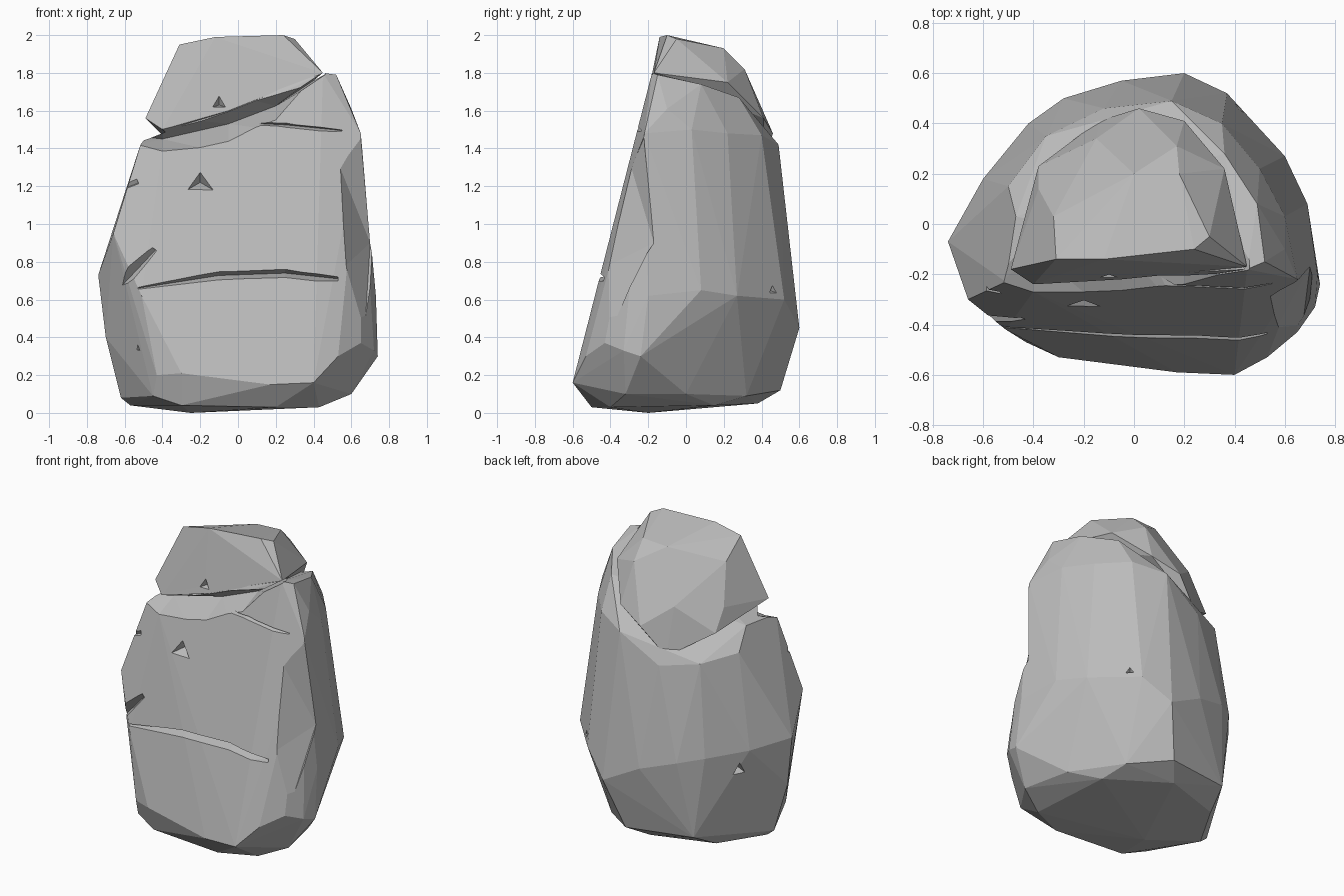
import bpy
import bmesh
from mathutils import Vector

default_cube = bpy.data.objects.get("Cube")
if default_cube:
    bpy.data.objects.remove(default_cube, do_unlink=True)

stone = bpy.data.materials.new("grey_stone")
stone.use_nodes = True
stone_colour = (0.5, 0.5, 0.5, 1)
stone.diffuse_color = stone_colour
stone.node_tree.nodes["Principled BSDF"].inputs["Base Color"].default_value = stone_colour


def add_object(name, bm):
    """Turn a bmesh into a stone object."""
    bmesh.ops.recalc_face_normals(bm, faces=bm.faces)
    mesh = bpy.data.meshes.new(name)
    bm.to_mesh(mesh)
    bm.free()
    mesh.materials.append(stone)
    obj = bpy.data.objects.new(name, mesh)
    bpy.context.collection.objects.link(obj)
    return obj


def boulder(name, corners):
    """Convex faceted stone around corners given in hundredths."""
    bm = bmesh.new()
    for corner in corners:
        bm.verts.new(Vector(corner) / 100)
    bmesh.ops.convex_hull(bm, input=bm.verts)
    loose = [v for v in bm.verts if not v.link_faces]
    bmesh.ops.delete(bm, geom=loose, context="VERTS")
    bmesh.ops.dissolve_limit(bm, angle_limit=0.03, verts=bm.verts, edges=bm.edges)
    return add_object(name, bm)


def front_y(z):
    """Depth of the sloping front face at a height."""
    return -0.6 + 0.2345 * z


def crack(name, path, depth):
    """Wedge cutter along the front; path holds x, lower z, upper z."""
    bm = bmesh.new()
    rings = []
    for x, low, high in path:
        middle = (low + high) / 2
        outside = front_y(middle) - 0.15
        inside = front_y(middle) + depth
        flare = (high - low) * 0.5 * (1 + 0.15 / depth)
        rings.append([bm.verts.new((x, outside, middle - flare)),
                      bm.verts.new((x, outside, middle + flare)),
                      bm.verts.new((x, inside, middle))])
    for a, b in zip(rings, rings[1:]):
        for i in range(3):
            j = (i + 1) % 3
            bm.faces.new((a[i], a[j], b[j], b[i]))
    bm.faces.new(rings[0])
    bm.faces.new(rings[-1])
    bmesh.ops.triangulate(bm, faces=bm.faces)
    return add_object(name, bm)


def chip(name, tip, outward, size, reach):
    """Pyramid cutter whose tip is buried in the stone."""
    bm = bmesh.new()
    bmesh.ops.create_cone(bm, cap_ends=True, segments=3, radius1=size,
                          radius2=0, depth=reach)
    bmesh.ops.translate(bm, verts=bm.verts, vec=(0, 0, -reach / 2))
    turn = Vector(outward).to_track_quat("-Z", "Y").to_matrix()
    bmesh.ops.rotate(bm, verts=bm.verts, matrix=turn)
    bmesh.ops.translate(bm, verts=bm.verts, vec=tip)
    return add_object(name, bm)


def combine(target, tool, operation):
    """Apply one boolean and discard its tool."""
    tool.hide_render = True
    modifier = target.modifiers.new(operation, "BOOLEAN")
    modifier.operation = operation
    modifier.solver = "EXACT"
    modifier.object = tool
    graph = bpy.context.evaluated_depsgraph_get()
    result = bpy.data.meshes.new_from_object(target.evaluated_get(graph))
    target.modifiers.clear()
    target.data = result
    bpy.data.objects.remove(tool, do_unlink=True)


# Underside and low bevel
base = [
    (-57, -5, 4), (-25, -20, 0), (20, -50, 3), (-30, -47, 4), (43, -40, 3),
    (38, 15, 4), (0, 38, 5), (-40, 25, 5), (-62, -5, 8), (-45, -42, 9),
    (-43, -47, 20), (-30, -53, 21), (17, -59, 15), (40, -60, 16), (53, -53, 30),
    (60, -32, 10), (72, -33, 33), (74, -24, 30), (53, 0, 10), (33, 32, 9),
    (10, 50, 12), (-35, 42, 14)]
# Widest part
belly = [
    (65, -43, 37), (73, -20, 62), (69, 8, 65), (60, 27, 62), (37, 52, 60),
    (20, 60, 45), (-5, 57, 58), (-28, 50, 65), (-42, 40, 68), (-60, 18, 70),
    (-74, -7, 73), (-70, -8, 40), (-60, -31, 63), (-51, -42, 62), (56, -42, 74)]
# Sloping ledge below the top stone
shoulder = [
    (69, -18, 91), (65, -22, 148), (55, -29, 120), (60, 3, 150), (50, 22, 148),
    (35, 40, 147), (15, 49, 142), (-12, 46, 125), (-35, 35, 128), (-50, 15, 132),
    (-66, -30, 95), (-58, -20, 122), (-51, -23, 144),
    (-47, 3, 145), (45, -18, 180), (52, -15, 179), (49, 8, 174),
    (36, 28, 167), (60, -10, 161), (-40, -27, 139)]
# Top stone
crown = [
    (-49, -18, 156), (-40, -24, 150), (-5, -22, 160), (45, -17, 180),
    (-31, -14, 195), (-12, -14, 199), (24, -10, 200), (30, -5, 198),
    (36, 22, 175), (17, 31, 182), (0, 20, 192), (18, 20, 193),
    (20, 41, 156), (2, 46, 148), (-14, 41, 130), (-38, 23, 145),
    (-38, 14, 159), (-32, 3, 184), (-15, 34, 161)]
# Shallow hollow down the edge beside the front
hollow = [
    (65, -22, 146), (54, -29, 130), (57, -41, 78), (70, -17, 90),
    (67, -41, 42), (85, -50, 130), (85, -50, 50)]

rock = boulder("faceted_rock", base + belly + shoulder)
combine(rock, boulder("side_hollow", hollow), "DIFFERENCE")
combine(rock, boulder("top_stone", crown), "UNION")

# Deep crack under the top stone
combine(rock, crack("upper_crack", [
    (-0.7, 1.43, 1.54), (-0.4, 1.39, 1.51), (-0.05, 1.45, 1.61),
    (0.2, 1.56, 1.69), (0.46, 1.79, 1.81)], 0.15), "DIFFERENCE")

# Narrow crack across the lower front
combine(rock, crack("lower_crack", [
    (-0.53, 0.64, 0.68), (-0.1, 0.71, 0.745), (0.25, 0.725, 0.755),
    (0.53, 0.7, 0.72)], 0.05), "DIFFERENCE")

# Short slit beside the top crack
combine(rock, crack("brow_slit", [
    (0.1, 1.525, 1.54), (0.25, 1.515, 1.535), (0.55, 1.49, 1.5)], 0.03), "DIFFERENCE")

# Chipped dents on the front, edges and back
dents = [
    ("front_dent", (-0.2, -0.25, 1.22), (0, -1, 0), 0.13, 0.13),
    ("crown_dent", (-0.1, -0.17, 1.63), (0, -1, 0.2), 0.1, 0.1),
    ("edge_notch", (-0.42, -0.36, 0.88), (-1, -0.4, -0.8), 0.2, 0.36),
    ("high_edge_notch", (-0.52, -0.26, 1.22), (-1, -0.6, 0), 0.13, 0.13),
    ("low_edge_dent", (-0.51, -0.34, 0.34), (-1, -0.8, 0), 0.12, 0.16),
    ("back_dent", (-0.49, 0.17, 0.57), (-1, 0.8, 0), 0.12, 0.2),
    ("side_dent", (0.4, 0.44, 0.65), (1, 1, 0), 0.12, 0.12)]
for name, tip, outward, size, reach in dents:
    combine(rock, chip(name, tip, outward, size, reach), "DIFFERENCE")

for polygon in rock.data.polygons:
    polygon.use_smooth = False
    polygon.material_index = 0
